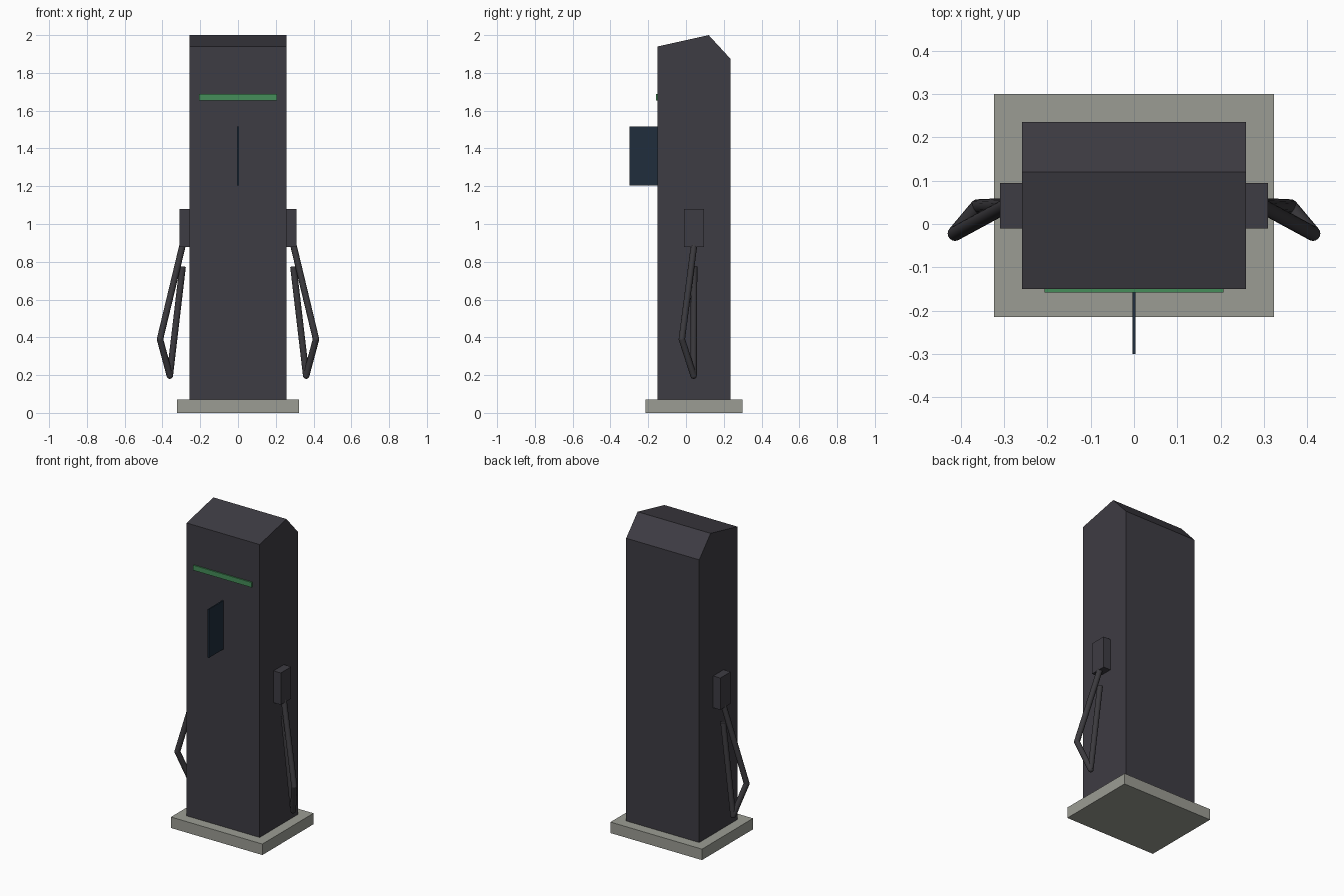
import bpy, bmesh
from mathutils import Vector

if "Cube" in bpy.data.objects:
    bpy.data.objects.remove(bpy.data.objects["Cube"])


def material(name, rgb):
    m = bpy.data.materials.new(name)
    m.diffuse_color = (*rgb, 1)
    m.use_nodes = True
    m.node_tree.nodes["Principled BSDF"].inputs["Base Color"].default_value = m.diffuse_color
    return m


DARK = material("charcoal", (0.048, 0.045, 0.056))
CABLE = material("cable_grey", (0.044, 0.042, 0.048))
STONE = material("concrete", (0.33, 0.335, 0.295))
GREEN = material("green", (0.06, 0.27, 0.10))
SCREEN = material("screen_navy", (0.014, 0.027, 0.046))


def finish(name, bm, mat):
    bmesh.ops.recalc_face_normals(bm, faces=bm.faces)
    me = bpy.data.meshes.new(name)
    bm.to_mesh(me)
    bm.free()
    me.materials.append(mat)
    ob = bpy.data.objects.new(name, me)
    bpy.context.collection.objects.link(ob)
    return ob


def prism(name, x0, x1, profile, mat):
    """Extrude a (y, z) profile along x."""
    bm = bmesh.new()
    face = bm.faces.new([bm.verts.new((x0, y, z)) for y, z in profile])
    ext = bmesh.ops.extrude_face_region(bm, geom=[face])["geom"]
    verts = [v for v in ext if isinstance(v, bmesh.types.BMVert)]
    bmesh.ops.translate(bm, verts=verts, vec=(x1 - x0, 0, 0))
    return finish(name, bm, mat)


def box(name, x, y, z, mat):
    return prism(name, x[0], x[1], [(y[0], z[0]), (y[1], z[0]), (y[1], z[1]), (y[0], z[1])], mat)


def cable(name, points, radius, mat):
    """Straight round rods with ball joints at the bends."""
    bm = bmesh.new()
    pts = [Vector(p) for p in points]
    for a, b in zip(pts, pts[1:]):
        d = b - a
        rod = bmesh.ops.create_cone(bm, cap_ends=True, segments=16, radius1=radius,
                                    radius2=radius, depth=d.length)["verts"]
        bmesh.ops.rotate(bm, verts=rod, matrix=d.to_track_quat('Z', 'Y').to_matrix())
        bmesh.ops.translate(bm, verts=rod, vec=(a + b) / 2)
    for p in pts[1:-1]:
        ball = bmesh.ops.create_uvsphere(bm, u_segments=16, v_segments=8, radius=radius)["verts"]
        bmesh.ops.translate(bm, verts=ball, vec=p)
    ob = finish(name, bm, mat)
    bpy.context.view_layer.objects.active = ob
    ob.select_set(True)
    bpy.ops.object.shade_smooth_by_angle()
    ob.select_set(False)


# plinth and cabinet with a ridged top
box("base_plinth", (-0.323, 0.323), (-0.215, 0.30), (0, 0.07), STONE)
prism("cabinet", -0.258, 0.258,
      [(-0.15, 0.07), (0.235, 0.07), (0.235, 1.875), (0.12, 2.0), (-0.15, 1.94)], DARK)

# front light strip and edge-on screen panel
box("light_strip", (-0.206, 0.206), (-0.158, -0.149), (1.655, 1.687), GREEN)
box("screen", (-0.004, 0.004), (-0.30, -0.14), (1.205, 1.515), SCREEN)

# holsters and hanging cables on both sides
for s, side in ((-1, "left"), (1, "right")):
    box(side + "_holster", (s * 0.258, s * 0.309), (-0.01, 0.095), (0.877, 1.08), DARK)
    cable(side + "_cable",
          [(s * 0.293, 0.043, 0.89), (s * 0.413, -0.022, 0.39),
           (s * 0.361, 0.04, 0.197), (s * 0.293, 0.043, 0.775)], 0.017, CABLE)
